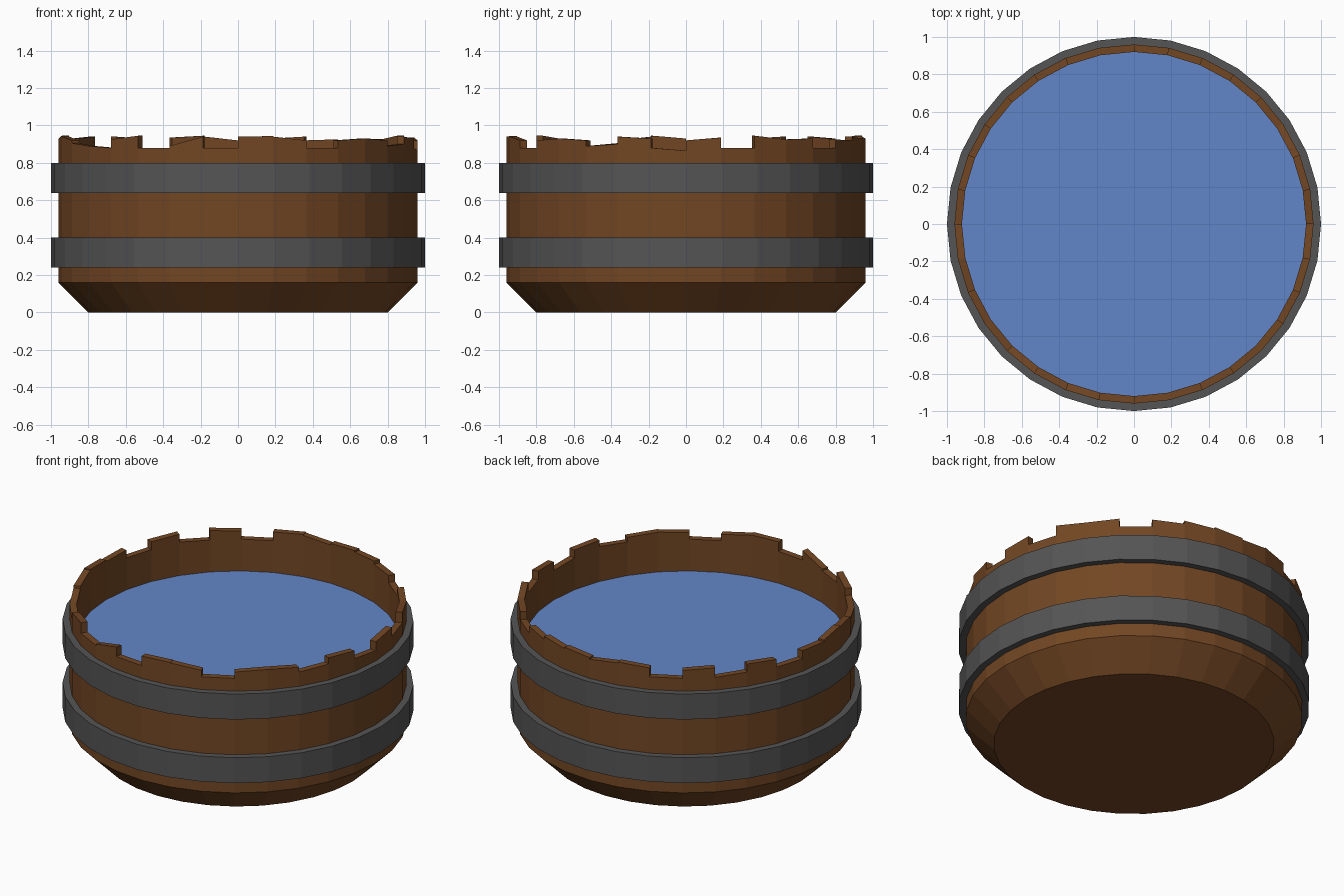
import bpy, bmesh, math

if "Cube" in bpy.data.objects:
    bpy.data.objects.remove(bpy.data.objects["Cube"])

N = 32                      # staves around the tub
R_OUT, R_IN, R_BASE, R_HOOP = 0.96, 0.92, 0.80, 1.0
BEVEL_Z, WATER_Z = 0.16, 0.68


def material(name, rgb):
    m = bpy.data.materials.new(name)
    m.diffuse_color = (*rgb, 1)
    m.use_nodes = True
    m.node_tree.nodes["Principled BSDF"].inputs["Base Color"].default_value = m.diffuse_color
    return m


def finish(name, bm, mat):
    bmesh.ops.remove_doubles(bm, verts=bm.verts, dist=1e-5)
    me = bpy.data.meshes.new(name)
    bm.to_mesh(me)
    bm.free()
    me.materials.append(mat)
    ob = bpy.data.objects.new(name, me)
    bpy.context.collection.objects.link(ob)
    return ob


def pt(i, r, z):
    a = 2 * math.pi * i / N
    return (r * math.cos(a), r * math.sin(a), z)


def face(bm, pts):
    return bm.faces.new([bm.verts.new(p) for p in pts])


def strip(bm, i, prof_a, prof_b):
    """Quads between profiles at angle steps i and i + 1."""
    for k in range(len(prof_a) - 1):
        face(bm, [pt(i, *prof_a[k]), pt(i + 1, *prof_b[k]),
                  pt(i + 1, *prof_b[k + 1]), pt(i, *prof_a[k + 1])])


wood = material("wood", (0.17, 0.062, 0.017))
iron = material("iron", (0.09, 0.09, 0.09))
blue = material("water", (0.123, 0.24, 0.58))

# uneven stave tops: height at the start and end edge, counter-clockwise from +x
tops = [(.92, .935), (.88, .88), (.945, .925), (.925, .93), (.88, .88), (.925, .92), (.94, .93), (.94, .93),
        (.92, .94), (.945, .935), (.88, .88), (.93, .94), (.88, .89), (.94, .93), (.88, .88), (.93, .92),
        (.93, .945), (.94, .92), (.905, .89), (.89, .88), (.925, .945), (.88, .88), (.89, .94), (.88, .88),
        (.94, .943), (.94, .92), (.88, .88), (.92, .93), (.93, .92), (.89, .90), (.94, .93), (.88, .865)]


def stave_profile(top):
    return [(R_BASE, 0), (R_OUT, BEVEL_Z), (R_OUT, top), (R_IN, top), (R_IN, BEVEL_Z)]


# wooden tub: staves, stepped joints, floor inside and out
bm = bmesh.new()
for i, (a, b) in enumerate(tops):
    strip(bm, i, stave_profile(a), stave_profile(b))
    nxt = tops[(i + 1) % N][0]
    if abs(b - nxt) > 1e-4:
        step = [pt(i + 1, R_OUT, b), pt(i + 1, R_IN, b), pt(i + 1, R_IN, nxt), pt(i + 1, R_OUT, nxt)]
        face(bm, step[::-1])
face(bm, [pt(i, R_BASE, 0) for i in reversed(range(N))])
face(bm, [pt(i, R_IN, BEVEL_Z) for i in range(N)])
finish("wooden_tub", bm, wood)

# iron hoops
for name, z0, z1 in (("lower_hoop", 0.24, 0.40), ("upper_hoop", 0.64, 0.80)):
    bm = bmesh.new()
    ring = [(R_OUT, z0), (R_HOOP, z0), (R_HOOP, z1), (R_OUT, z1)]
    for i in range(N):
        strip(bm, i, ring, ring)
    finish(name, bm, iron)

# water surface
bm = bmesh.new()
face(bm, [pt(i, R_IN, WATER_Z) for i in range(N)])
finish("water_surface", bm, blue)
